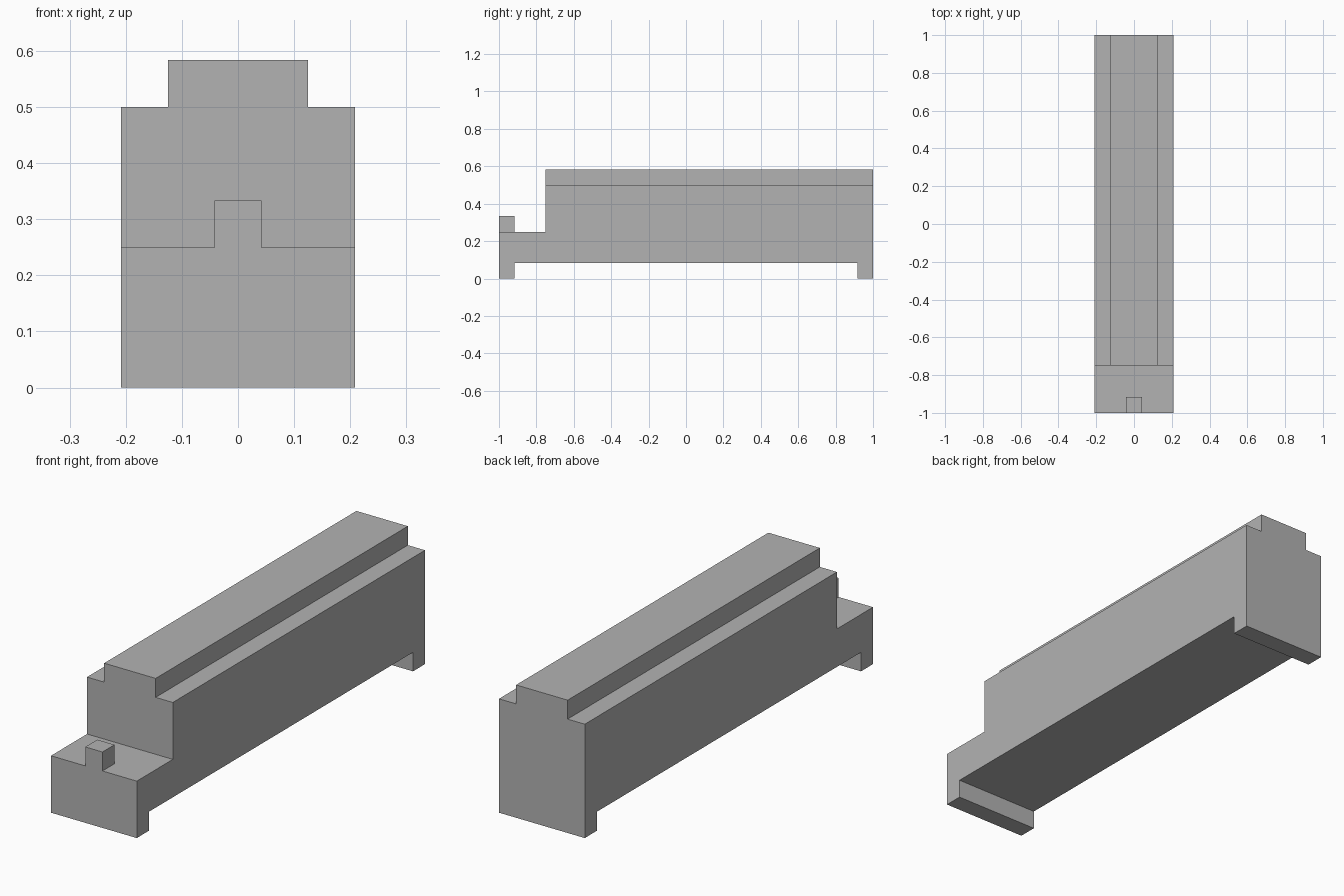
import bpy
import bmesh

cube = bpy.data.objects.get("Cube")
if cube:
    bpy.data.objects.remove(cube, do_unlink=True)

U = 1 / 12  # module: the model is 24 modules long

grey = bpy.data.materials.new("plain grey")
grey.use_nodes = True
colour = (0.45, 0.45, 0.45, 1)
grey.diffuse_color = colour
grey.node_tree.nodes["Principled BSDF"].inputs["Base Color"].default_value = colour


def extrude_profile(name, profile, half_width):
    """Extrude a (y, z) side profile, in modules, across x."""
    bm = bmesh.new()
    face = bm.faces.new([bm.verts.new((-half_width * U, y * U, z * U)) for y, z in profile])
    moved = bmesh.ops.extrude_face_region(bm, geom=[face])["geom"]
    verts = [v for v in moved if isinstance(v, bmesh.types.BMVert)]
    bmesh.ops.translate(bm, verts=verts, vec=(2 * half_width * U, 0, 0))
    bmesh.ops.recalc_face_normals(bm, faces=bm.faces)
    mesh = bpy.data.meshes.new(name)
    bm.to_mesh(mesh)
    bm.free()
    mesh.materials.append(grey)
    obj = bpy.data.objects.new(name, mesh)
    bpy.context.collection.objects.link(obj)
    return obj


def block(name, y0, y1, z0, z1, half_width):
    return extrude_profile(name, [(y0, z0), (y1, z0), (y1, z1), (y0, z1)], half_width)


# Main body: end feet, low front step and tall rear section
extrude_profile("body", [
    (-12, 0), (-11, 0), (-11, 1), (11, 1), (11, 0), (12, 0),
    (12, 6), (-9, 6), (-9, 3), (-12, 3)], 2.5)

# Raised ridge along the top
block("top_ridge", -9, 12, 6, 7, 1.5)

# Small stud at the front edge of the step
block("front_stud", -12, -11, 3, 4, 0.5)
